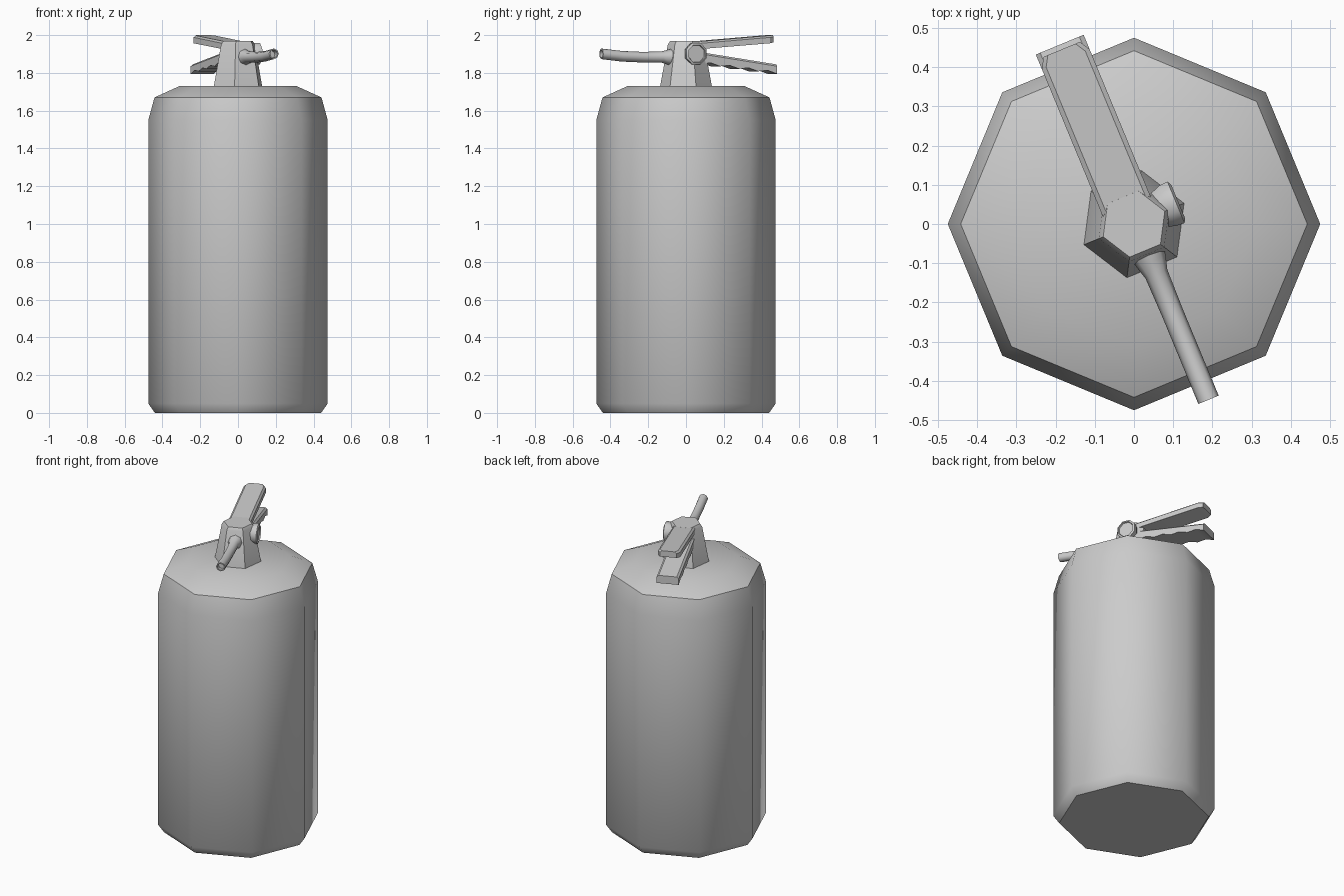
import bpy, bmesh
from math import sin, cos, pi, radians
from mathutils import Matrix, Vector

if "Cube" in bpy.data.objects:
    bpy.data.objects.remove(bpy.data.objects["Cube"])

TURN = Matrix.Rotation(radians(22.5), 4, 'Z')   # head is turned on the tank


def loft(name, rings, matrix=Matrix(), smooth=48):
    """Skin equal-length closed rings, cap both ends, place and shade."""
    bm = bmesh.new()
    loops = [[bm.verts.new(matrix @ Vector(p)) for p in r] for r in rings]
    n = len(loops[0])
    for a, b in zip(loops, loops[1:]):
        for i in range(n):
            j = (i + 1) % n
            bm.faces.new((a[i], a[j], b[j], b[i]))
    bm.faces.new(loops[0][::-1])
    bm.faces.new(loops[-1])
    bmesh.ops.recalc_face_normals(bm, faces=bm.faces[:])
    me = bpy.data.meshes.new(name)
    bm.to_mesh(me)
    bm.free()
    ob = bpy.data.objects.new(name, me)
    bpy.context.collection.objects.link(ob)
    bpy.ops.object.select_all(action='DESELECT')
    ob.select_set(True)
    bpy.context.view_layer.objects.active = ob
    bpy.ops.object.shade_smooth_by_angle(angle=radians(smooth))
    return ob


def circle(r, n, z):
    return [(r * cos(2 * pi * i / n), r * sin(2 * pi * i / n), z) for i in range(n)]


# Tank: octagonal with bevelled foot and shoulder
loft("tank", [circle(r, 8, z) for r, z in
              [(0.44, 0), (0.475, 0.05), (0.475, 1.55), (0.442, 1.67), (0.31, 1.73)]])

# Valve body: tapered hexagon
loft("valve_body", [circle(r, 6, z) for r, z in
                    [(0.14, 1.72), (0.097, 1.95), (0.085, 1.968)]], TURN)

# Pressure gauge: octagonal dial with recessed face
gauge_axis = TURN @ Matrix.Translation((0, 0.01, 1.902)) @ Matrix.Rotation(pi / 2, 4, 'Y') \
    @ Matrix.Rotation(pi / 8, 4, 'Z')
loft("gauge", [circle(r, 8, x) for r, x in
               [(0.045, 0.06), (0.06, 0.095), (0.062, 0.12), (0.05, 0.126), (0.047, 0.118)]],
     gauge_axis)

# Nozzle: round pipe with flared root and hollow tip
pipe = [(-0.07, 1.883, 0.046), (-0.105, 1.883, 0.04), (-0.14, 1.884, 0.03), (-0.25, 1.883, 0.028),
        (-0.37, 1.888, 0.028), (-0.487, 1.901, 0.028), (-0.487, 1.901, 0.021), (-0.45, 1.896, 0.021)]
loft("nozzle", [[(x + 0.004, y, z + dz) for x, dz, _ in circle(r, 8, 0)]
                for y, z, r in pipe], TURN)


def lever(name, stations):
    """Bar along y; each station is y, top z, bottom z, half width (top is narrower)."""
    loft(name, [[(-w, y, b), (w, y, b), (w, y, t - 0.01), (w - 0.012, y, t),
                 (-w + 0.012, y, t), (-w, y, t - 0.01)] for y, t, b, w in stations],
         TURN, 30)


# Top lever: tapers at the tip corners
lever("top_lever", [(0.0, 1.962, 1.922, 0.066), (0.455, 1.998, 1.957, 0.066),
                    (0.482, 2.0, 1.962, 0.05)])

# Lower grip: finger waves underneath
grip = []
for i in range(9):
    y = 0.06 + 0.435 * i / 8
    top = 1.91 - 0.065 * i / 8
    wave = 0.008 if i % 2 else -0.004
    grip.append((y, top, top - 0.058 + 0.012 * i / 8 + wave, 0.066))
lever("lower_grip", grip)
